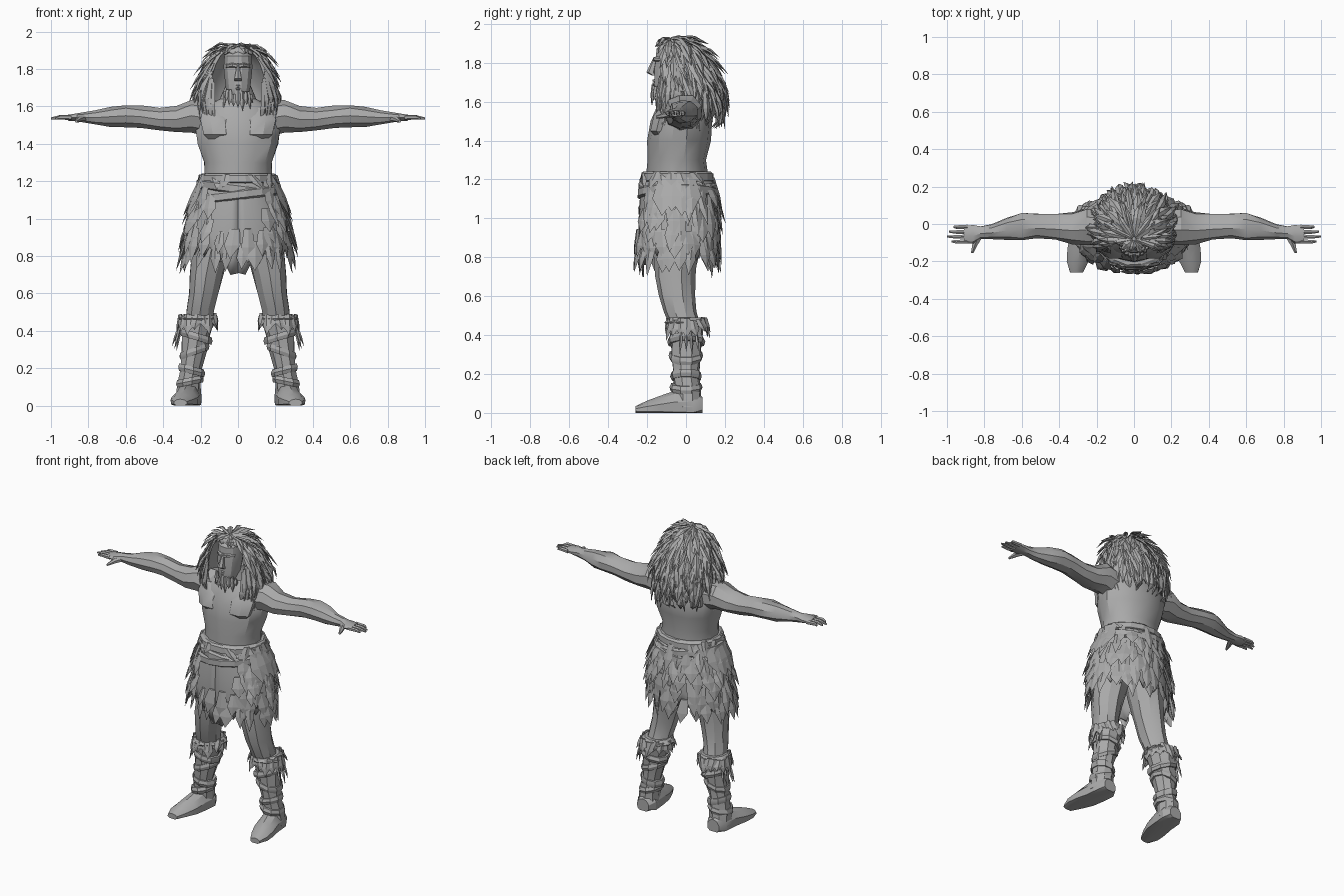
import bpy, bmesh, random
from math import sin, cos, pi
from mathutils import Vector

random.seed(4)
if "Cube" in bpy.data.objects:
    bpy.data.objects.remove(bpy.data.objects["Cube"])

X, Y, Z = Vector((1, 0, 0)), Vector((0, 1, 0)), Vector((0, 0, 1))
stone = bpy.data.materials.new("stone grey")
stone.use_nodes = True
GREY = (0.4, 0.4, 0.4, 1)
stone.diffuse_color = GREY
stone.node_tree.nodes["Principled BSDF"].inputs["Base Color"].default_value = GREY


def finish(name, bm, smooth=True, mirror=False, thick=0):
    bmesh.ops.recalc_face_normals(bm, faces=bm.faces[:])
    mesh = bpy.data.meshes.new(name)
    bm.to_mesh(mesh)
    bm.free()
    mesh.materials.append(stone)
    ob = bpy.data.objects.new(name, mesh)
    bpy.context.collection.objects.link(ob)
    if smooth:
        bpy.ops.object.select_all(action='DESELECT')
        ob.select_set(True)
        bpy.context.view_layer.objects.active = ob
        bpy.ops.object.shade_smooth_by_angle(angle=0.5)
    if thick:
        ob.modifiers.new("thickness", 'SOLIDIFY').thickness = thick
    if mirror:
        ob.modifiers.new("mirror", 'MIRROR').use_mirror_merge = False
    return ob


def loft(bm, rings, u, v, n=10, jitter=0.0, shear=0.0, floor=False):
    """Skin elliptical rings (x, y, z, ru, rv) and cap both ends."""
    loops = []
    for x, y, z, ru, rv in rings:
        loop = []
        for i in range(n):
            a = 2 * pi * (i + 0.5) / n
            k = 1 + random.uniform(-jitter, jitter)
            p = Vector((x, y, z)) + (u * cos(a) * ru + v * sin(a) * rv) * k
            p.z += shear * p.x
            if floor:
                p.z = max(p.z, 0)
            loop.append(bm.verts.new(p))
        loops.append(loop)
    for a, b in zip(loops, loops[1:]):
        for i in range(n):
            j = (i + 1) % n
            bm.faces.new((a[i], a[j], b[j], b[i]))
    bm.faces.new(loops[0])
    bm.faces.new(loops[-1])


def lerp(values, t):
    s = min(max(t, 0), 0.9999) * (len(values) - 1)
    i = int(s)
    return values[i] + (values[i + 1] - values[i]) * (s - i)


def blade(bm, surf, a, t0, t1, w, lift, drift=0.0, th=0.008):
    """A pointed lock or rag that lies along a surface and lifts at its tip."""
    rows = []
    for frac, wide in ((0, 0.6), (0.55, 1), (1, 0)):
        ang, t = a + drift * frac, t0 + (t1 - t0) * frac
        p = surf(ang, t)
        side = Vector((cos(ang), -sin(ang), 0))
        out = side.cross(surf(ang, t + 0.02) - surf(ang, t - 0.02)).normalized()
        p += out * (lift * frac + 0.004)
        if wide:
            offs = (side * -w * wide, out * th, side * w * wide, out * -th)
            rows.append([bm.verts.new(p + o) for o in offs])
        else:
            tip = bm.verts.new(p)
    for i in range(4):
        j = (i + 1) % 4
        bm.faces.new((rows[0][i], rows[0][j], rows[1][j], rows[1][i]))
        bm.faces.new((rows[1][i], rows[1][j], tip))
    bm.faces.new(rows[0])


def sheet(bm, surf, a0, a1, na, nt, t0, hem):
    """A grid on a surface; hem(i, angle) gives where each column ends."""
    cols = []
    for i in range(na + 1):
        a = a0 + (a1 - a0) * i / na
        end = hem(i, a)
        cols.append([bm.verts.new(surf(a, t0 + (end - t0) * k / nt)) for k in range(nt + 1)])
    for c, d in zip(cols, cols[1:]):
        for k in range(nt):
            bm.faces.new((c[k], d[k], d[k + 1], c[k + 1]))


# Torso with chest muscles
bm = bmesh.new()
torso = [(1.08, -.04, .2, .16), (1.2, -.045, .185, .16), (1.3, -.045, .185, .15),
         (1.4, -.035, .22, .165), (1.5, -.025, .235, .16), (1.58, -.02, .2, .13),
         (1.64, -.03, .1, .085), (1.72, -.05, .065, .065)]
loft(bm, [(0, y, z, rx, ry) for z, y, rx, ry in torso], X, Y, 14, 0.02)
for s in (-1, 1):
    loft(bm, [(s * .1, -.12, 1.41, .05, .03), (s * .1, -.13, 1.45, .09, .058),
              (s * .11, -.11, 1.53, .1, .06), (s * .13, -.08, 1.59, .06, .04)], X, Y, 8)
finish("torso", bm)

# Arms and hands
bm = bmesh.new()
arm = [(.12, -.02, 1.53, .09, .1), (.25, -.015, 1.55, .1, .088), (.33, -.02, 1.53, .085, .072),
       (.42, -.015, 1.53, .072, .06), (.52, -.01, 1.545, .07, .058), (.6, -.015, 1.55, .075, .06),
       (.68, -.025, 1.545, .06, .056), (.76, -.04, 1.54, .04, .04), (.82, -.045, 1.54, .034, .028),
       (.86, -.055, 1.54, .05, .022), (.91, -.055, 1.54, .046, .016)]
loft(bm, arm, Y, Z, 9, 0.07)
finish("arms", bm, mirror=True)
bm = bmesh.new()
for i, tip in enumerate((.975, 1, .99, .965)):
    y = -.093 + i * .026
    loft(bm, [(.89, y, 1.54, .013, .014), (.95, y - .002, 1.542, .011, .012),
              (tip, y, 1.535, .006, .006)], Y, Z, 6)
loft(bm, [(.825, -.06, 1.535, .025, .018), (.85, -.11, 1.53, .017, .015),
          (.865, -.155, 1.52, .008, .007)], X, Z, 6)
finish("fingers", bm, mirror=True)

# Legs, boots and feet
bm = bmesh.new()
leg = [(.11, -.05, 1, .11, .13), (.14, -.05, .85, .11, .115), (.17, -.055, .7, .093, .1),
       (.185, -.045, .6, .08, .09), (.2, -.03, .52, .075, .083), (.21, 0, .44, .075, .08)]
loft(bm, leg, X, Y, 10, 0.05)
finish("legs", bm, mirror=True)
bm = bmesh.new()
boot = [(.21, 0, .47, .088, .09), (.225, 0, .38, .075, .085), (.235, 0, .3, .068, .08),
        (.25, 0, .2, .058, .068), (.26, .01, .12, .064, .068), (.265, .01, .03, .07, .07)]
loft(bm, boot, X, Y, 9, 0.08)
finish("boots", bm, mirror=True)
bm = bmesh.new()
foot = [(.262, .085, .03, .045, .05), (.262, .04, .03, .07, .09), (.27, -.05, .03, .07, .085),
        (.285, -.13, .025, .073, .062), (.3, -.2, .02, .062, .042), (.308, -.26, .015, .035, .02)]
loft(bm, foot, X, Z, 10, 0.03, floor=True)
finish("feet", bm, mirror=True)

# Boot straps, ragged cuffs and hanging cords
bm = bmesh.new()
for x, z, r, tilt in ((.225, .37, .084, .3), (.235, .29, .076, -.35), (.25, .19, .068, .25), (.258, .13, .07, -.2)):
    z -= tilt * x
    loft(bm, [(x, 0, z - .02, r, r + .008), (x, 0, z, r + .007, r + .015),
              (x, 0, z + .02, r, r + .008)], X, Y, 9, 0.03, tilt)
finish("boot_straps", bm, mirror=True)


def cuff(a, t):
    return Vector((.215 + .092 * sin(a), .005 + .095 * cos(a), .49 - .1 * t))


bm = bmesh.new()
loft(bm, [(.212, 0, .44, .09, .092), (.212, 0, .465, .107, .107), (.21, 0, .49, .085, .087)], X, Y, 10, 0.05)
for i in range(20):
    blade(bm, cuff, i * pi / 10, random.uniform(-.05, .2), random.uniform(.7, 1.2),
          .026, random.uniform(.005, .03), random.uniform(-.3, .3))
for i in range(4):
    blade(bm, cuff, 1.1 + i * .25, .6, random.uniform(1.5, 2.2), .009, random.uniform(.02, .05))
finish("boot_cuffs", bm, False, True)


# Skirt cloth and layers of rags
def skirt(a, t):
    rx, ry = lerp((.2, .235, .265, .28, .28), t), lerp((.18, .195, .2, .195, .18), t)
    return Vector((rx * sin(a), -.045 + ry * cos(a), 1.2 - .48 * t))


def skirt_hem(i, a):
    front = max(0, 1 - abs(abs(a) - pi) / 0.6)
    return .78 + .26 * front + (.07 if i % 2 else -.04) + random.uniform(-.03, .03)


bm = bmesh.new()
sheet(bm, skirt, -pi, pi, 44, 5, 0, skirt_hem)
bmesh.ops.remove_doubles(bm, verts=bm.verts[:], dist=0.0005)
finish("skirt_cloth", bm, thick=.008)
bm = bmesh.new()
for row in range(6):
    start = row * .13
    for i in range(24):
        a = -pi + (i + random.uniform(.1, .9)) * 2 * pi / 24
        if abs(a) > 2.55 and row < 4:
            continue
        blade(bm, skirt, a, start + random.uniform(-.02, .05), start + random.uniform(.28, .42),
              random.uniform(.025, .045), random.uniform(.01, .05), random.uniform(-.12, .12))
finish("skirt_rags", bm, False)

# Hip flaps, belt and slanted sash
bm = bmesh.new()
for s in (-1, 1):
    for i in range(4):
        blade(bm, skirt, s * (1.25 + i * .22), -.02, .36 + .05 * (i % 2), .06, .035)
finish("hip_flaps", bm, False)
bm = bmesh.new()
for z, r, tilt in ((1.215, .195, 0), (1.16, .208, -.13), (1.13, .215, .12)):
    ry = r - .02
    loft(bm, [(0, -.045, z - .03, r, ry), (0, -.045, z - .02, r + .018, ry + .015),
              (0, -.045, z + .015, r + .016, ry + .014), (0, -.045, z + .026, r, ry)], X, Y, 16, 0.02, tilt)
for i in range(18):
    blade(bm, skirt, random.uniform(-pi, pi), random.uniform(-.1, -.03), random.uniform(.06, .14),
          .03, .02, random.uniform(-.3, .3))
finish("belt_and_sash", bm, False)

# Head with brow, nose and mouth
bm = bmesh.new()
head = [(1.625, -.125, .03, .03), (1.66, -.105, .055, .062), (1.7, -.09, .068, .075),
        (1.77, -.08, .076, .085), (1.81, -.075, .08, .083), (1.87, -.07, .075, .085), (1.92, -.06, .04, .05)]
loft(bm, [(0, y, z, rx, ry) for z, y, rx, ry in head], X, Y, 12)
loft(bm, [(0, -.165, 1.735, .022, .012), (0, -.18, 1.75, .022, .024), (0, -.165, 1.8, .011, .016),
          (0, -.155, 1.83, .01, .01)], X, Y, 6)
loft(bm, [(-.065, -.12, 1.815, .012, .01), (-.03, -.152, 1.82, .017, .013), (0, -.158, 1.815, .014, .01),
          (.03, -.152, 1.82, .017, .013), (.065, -.12, 1.815, .012, .01)], Y, Z, 6)
for z in (1.693, 1.708):
    loft(bm, [(-.03, -.145, z, .008, .005), (0, -.162, z, .012, .008), (.03, -.145, z, .008, .005)], Y, Z, 6)
finish("head", bm)


# Mane of hair: under-layer, then rows of overlapping locks
def mane(a, t):
    r = lerp((.01, .09, .14, .175, .2, .19, .16), t)
    z = lerp((1.92, 1.905, 1.85, 1.76, 1.66, 1.56, 1.46), t)
    cy = lerp((-.08, -.05, -.02, -.015), t)
    return Vector((r * sin(a), cy + r * cos(a) * (1 if cos(a) > 0 else .75), z))


bm = bmesh.new()
sheet(bm, mane, -2.15, 2.15, 24, 7, .02, lambda i, a: .85 + .06 * (i % 2))
sheet(bm, mane, 2.15, 2 * pi - 2.15, 8, 2, .02, lambda i, a: .2 + .04 * (i % 2))
finish("hair_underlayer", bm, thick=.01)
bm = bmesh.new()
for row in range(11):
    start, count = row * .075, min(12 + row * 3, 32)
    for i in range(count):
        a = -pi + (i + random.uniform(0, 1)) * 2 * pi / count
        face = abs(a) > 2.25
        if face and row > 1:
            continue
        end = start + (random.uniform(.13, .2) if face else random.uniform(.2, .34))
        blade(bm, mane, a, start, end, random.uniform(.012, .024),
              random.uniform(.01, .02) if face else random.uniform(.015, .065), random.uniform(-.2, .2))
finish("hair_locks", bm, False)


# Beard and side locks falling on the chest
def beard(a, t):
    return Vector((.07 * sin(a), -.1 + .065 * cos(a), 1.67 - .12 * t))


bm = bmesh.new()
for i in range(9):
    blade(bm, beard, pi + (i - 4) * .3, random.uniform(-.2, .1), random.uniform(.4, .8), .016, .01)
for s in (-1, 1):
    for i in range(6):
        blade(bm, mane, s * (1.95 + i * .08), .4 + i * .03, random.uniform(.85, 1), .022, random.uniform(.02, .06), s * .15)
finish("beard_and_side_locks", bm, False)
